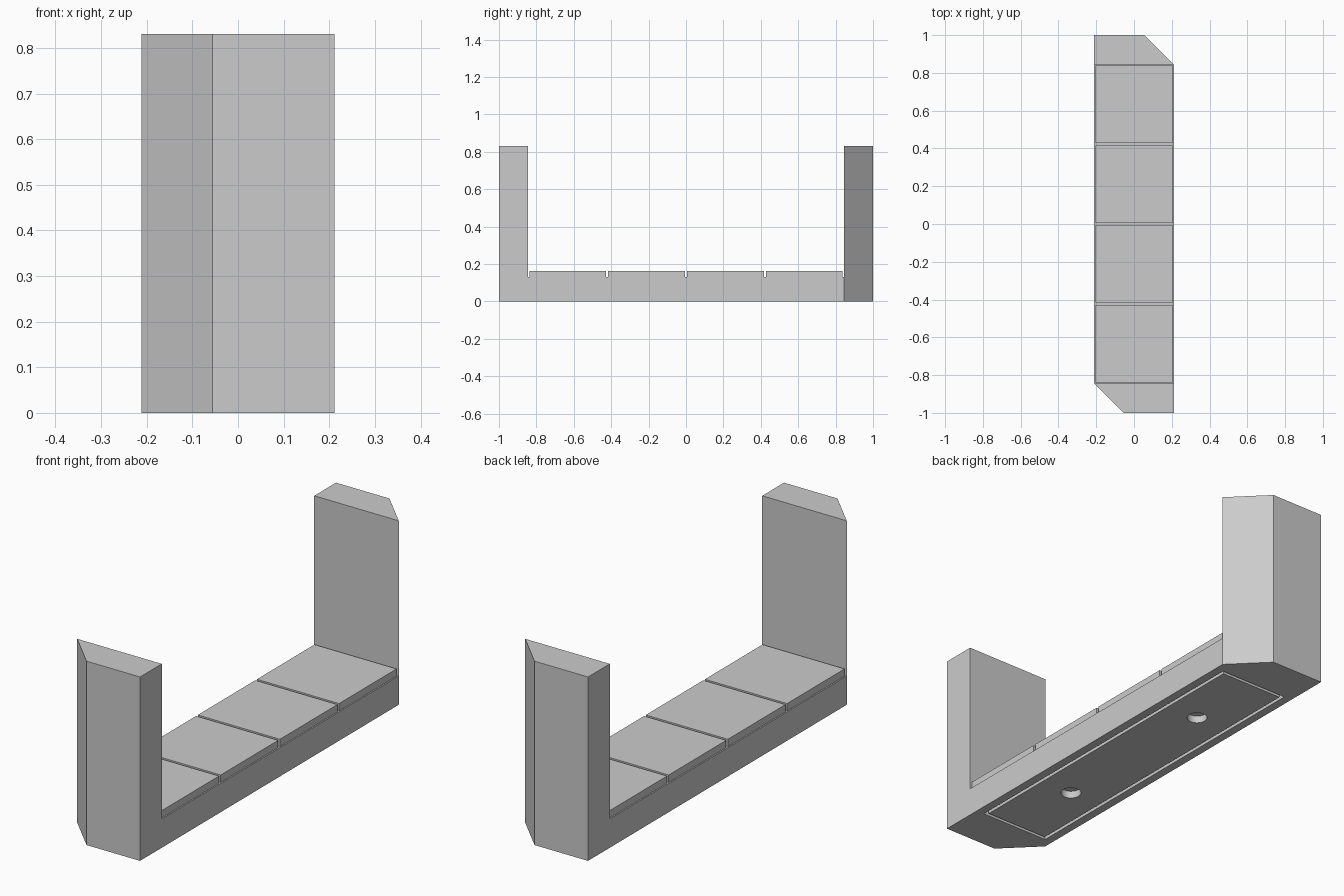
import bpy
import bmesh
import math
from mathutils import Matrix

if "Cube" in bpy.data.objects:
    bpy.data.objects.remove(bpy.data.objects["Cube"], do_unlink=True)

HALF_W = 0.211        # half width of the stand
CELL = 2 * HALF_W     # one square tile cell
INNER = 0.845         # inner face of the end blocks
HEIGHT = 0.83
DECK = 0.13           # top of the floor under the tiles
TILE_TOP = 0.163
RECESS = 0.033        # depth of the underside recess

grey = bpy.data.materials.new("plain_grey")
grey.use_nodes = True
colour = (0.6, 0.6, 0.6, 1)
grey.diffuse_color = colour
grey.node_tree.nodes["Principled BSDF"].inputs["Base Color"].default_value = colour


def finish(name, bm):
    bmesh.ops.recalc_face_normals(bm, faces=bm.faces)
    mesh = bpy.data.meshes.new(name)
    bm.to_mesh(mesh)
    bm.free()
    mesh.materials.append(grey)
    obj = bpy.data.objects.new(name, mesh)
    bpy.context.collection.objects.link(obj)
    return obj


def prism(name, outline, z0, z1):
    bm = bmesh.new()
    face = bm.faces.new([bm.verts.new((x, y, z0)) for x, y in outline])
    top = bmesh.ops.extrude_face_region(bm, geom=[face])["geom"]
    verts = [v for v in top if isinstance(v, bmesh.types.BMVert)]
    bmesh.ops.translate(bm, verts=verts, vec=(0, 0, z1 - z0))
    return finish(name, bm)


def box(name, hx, hy, z0, z1, y=0):
    return prism(name, [(-hx, y - hy), (hx, y - hy), (hx, y + hy), (-hx, y + hy)], z0, z1)


def cylinder(name, radius, depth, y):
    bm = bmesh.new()
    bmesh.ops.create_cone(bm, cap_ends=True, segments=48, radius1=radius, radius2=radius,
                          depth=depth, matrix=Matrix.Translation((0, y, 0)))
    return finish(name, bm)


def carve(obj, cutters):
    # Subtract each cutter, bake the result, then discard the cutters
    for cutter in cutters:
        cutter.hide_render = True
        mod = obj.modifiers.new("cut", 'BOOLEAN')
        mod.operation = 'DIFFERENCE'
        mod.solver = 'EXACT'
        mod.object = cutter
    graph = bpy.context.evaluated_depsgraph_get()
    mesh = bpy.data.meshes.new_from_object(obj.evaluated_get(graph))
    obj.modifiers.clear()
    obj.data = mesh
    for cutter in cutters:
        bpy.data.objects.remove(cutter, do_unlink=True)


# Body: plan with two opposite corners cut off, hollowed above and below
half_plan = [(-HALF_W, -INNER), (-0.056, -1), (HALF_W, -1)]
plan = half_plan + [(-x, -y) for x, y in half_plan]
body = prism("body", plan, 0, HEIGHT)
carve(body, [box("channel_cutter", 1, INNER, DECK, 1),
             box("recess_cutter", 0.172, 0.8, -0.1, RECESS)])

# Underside plate with a thin gap around it and two round holes
plate = box("underside_plate", 0.157, 0.785, 0, RECESS)
carve(plate, [cylinder("hole_cutter", 0.043, 0.2, side * CELL) for side in (-1, 1)])

# Row of square tiles
for i in range(4):
    box(f"tile_{i + 1}", CELL / 2 - 0.006, CELL / 2 - 0.006, DECK, TILE_TOP, (i - 1.5) * CELL)

# Smooth the round hole walls only
for poly in plate.data.polygons:
    n = poly.normal
    inside = abs(poly.center.x) < 0.1 and abs(poly.center.y) < 0.7
    poly.use_smooth = inside and abs(n.z) < 0.1
